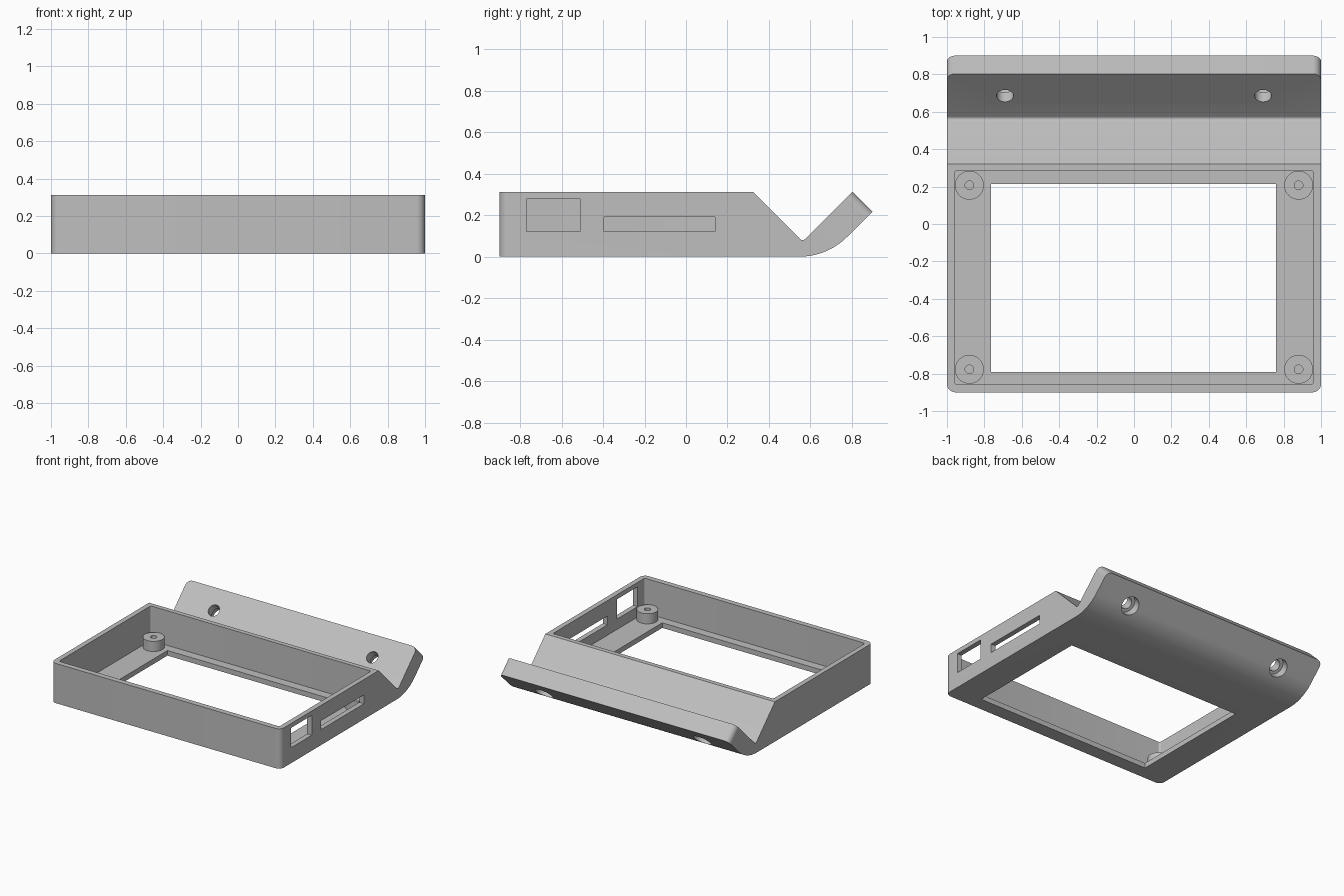
import bpy, bmesh, math
from mathutils import Vector, Matrix

if "Cube" in bpy.data.objects:
    bpy.data.objects.remove(bpy.data.objects["Cube"])

grey = bpy.data.materials.new("plain grey")
grey.diffuse_color = (0.52, 0.52, 0.52, 1)
grey.use_nodes = True
grey.node_tree.nodes["Principled BSDF"].inputs["Base Color"].default_value = grey.diffuse_color


def prism(name, outline, axis, lo, hi):
    """Extrude a 2D outline along x (outline = y,z) or along z (outline = x,y)."""
    bm = bmesh.new()
    place = (lambda a, b, t: (t, a, b)) if axis == "x" else (lambda a, b, t: (a, b, t))
    low = [bm.verts.new(place(a, b, lo)) for a, b in outline]
    high = [bm.verts.new(place(a, b, hi)) for a, b in outline]
    bm.faces.new(low)
    bm.faces.new(high)
    n = len(outline)
    for i in range(n):
        j = (i + 1) % n
        bm.faces.new((low[i], low[j], high[j], high[i]))
    bmesh.ops.recalc_face_normals(bm, faces=bm.faces)
    return finish(name, bm)


def finish(name, bm):
    mesh = bpy.data.meshes.new(name)
    bm.to_mesh(mesh)
    bm.free()
    mesh.materials.append(grey)
    ob = bpy.data.objects.new(name, mesh)
    bpy.context.collection.objects.link(ob)
    return ob


def rect(x0, x1, y0, y1):
    return [(x0, y0), (x1, y0), (x1, y1), (x0, y1)]


def cylinder(name, centre, axis, radius, depth, sides=40):
    bm = bmesh.new()
    turn = Vector(axis).to_track_quat("Z", "Y").to_matrix().to_4x4()
    bmesh.ops.create_cone(bm, cap_ends=True, segments=sides, radius1=radius, radius2=radius,
                          depth=depth, matrix=Matrix.Translation(centre) @ turn)
    return finish(name, bm)


def bevel(ob, test, radius):
    """Round the edges whose two end points both pass the test."""
    bm = bmesh.new()
    bm.from_mesh(ob.data)
    edges = [e for e in bm.edges if test(e.verts[0].co, e.verts[1].co)]
    bmesh.ops.bevel(bm, geom=edges, offset=radius, segments=8, profile=0.5, affect="EDGES")
    bm.to_mesh(ob.data)
    bm.free()


def cut(ob, cutter):
    mod = ob.modifiers.new("cut", "BOOLEAN")
    mod.operation, mod.solver, mod.object = "DIFFERENCE", "EXACT", cutter
    bpy.context.view_layer.objects.active = ob
    bpy.ops.object.modifier_apply(modifier=mod.name)
    bpy.data.objects.remove(cutter)


def smooth(ob):
    bpy.ops.object.select_all(action="DESELECT")
    ob.select_set(True)
    bpy.context.view_layer.objects.active = ob
    bpy.ops.object.shade_smooth_by_angle(angle=math.radians(30))


def arc(cy, cz, r, a0, a1, n):
    angles = [math.radians(a0 + (a1 - a0) * i / n) for i in range(n + 1)]
    return [(cy + r * math.cos(a), cz + r * math.sin(a)) for a in angles]


TOP = 0.313
FLOOR = 0.04

# Housing: side profile with curved underside, tilted flange and V notch
profile = [(-0.9, 0)]
profile += arc(0.547, 0.325, 0.325, -90, -45, 16)
profile += [(0.9, 0.217), (0.803, TOP)]
profile += arc(0.562, 0.097, 0.017, -45, -135, 6)
profile += [(0.322, TOP), (-0.9, TOP)]
housing = prism("housing", profile, "x", -1, 1)


def vertical_front(a, b):
    return a.y < -0.89 and b.y < -0.89 and abs(a.x - b.x) < 1e-4


def flange_tip(a, b):
    return min(a.y, b.y) > 0.795 and max(a.y, b.y) > 0.89 and abs(a.x - b.x) < 1e-4


bevel(housing, lambda a, b: vertical_front(a, b) or flange_tip(a, b), 0.045)

# Tray cavity with slightly rounded corners
cavity = prism("cavity", rect(-0.96, 0.96, -0.857, 0.285), "z", FLOOR, 0.6)
bevel(cavity, lambda a, b: abs(a.z - b.z) > 0.1, 0.015)
cut(housing, cavity)

# Display window through the floor
cut(housing, prism("window", rect(-0.765, 0.76, -0.79, 0.215), "z", -0.2, 0.2))

# Connector openings in the right wall
cut(housing, prism("port", rect(-0.77, -0.51, 0.122, 0.278), "x", 0.9, 1.1))
cut(housing, prism("slot", rect(-0.395, 0.14, 0.122, 0.191), "x", 0.9, 1.1))

# Counterbored screw holes through the flange
normal = Vector((0, -1, 1)).normalized()
for x in (-0.69, 0.69):
    face = Vector((x, 0.685, 0.196))
    cut(housing, cylinder("screw_hole", face, normal, 0.045, 0.5))
    cut(housing, cylinder("counterbore", face - normal * 0.22, normal, 0.07, 0.3))
smooth(housing)

# Mounting posts with blind pilot holes
for x in (-0.88, 0.88):
    for y in (-0.777, 0.207):
        post = cylinder("mounting_post", (x, y, 0.075), (0, 0, 1), 0.077, 0.09)
        cut(post, cylinder("pilot_hole", (x, y, 0.1), (0, 0, 1), 0.023, 0.11, 24))
        smooth(post)
